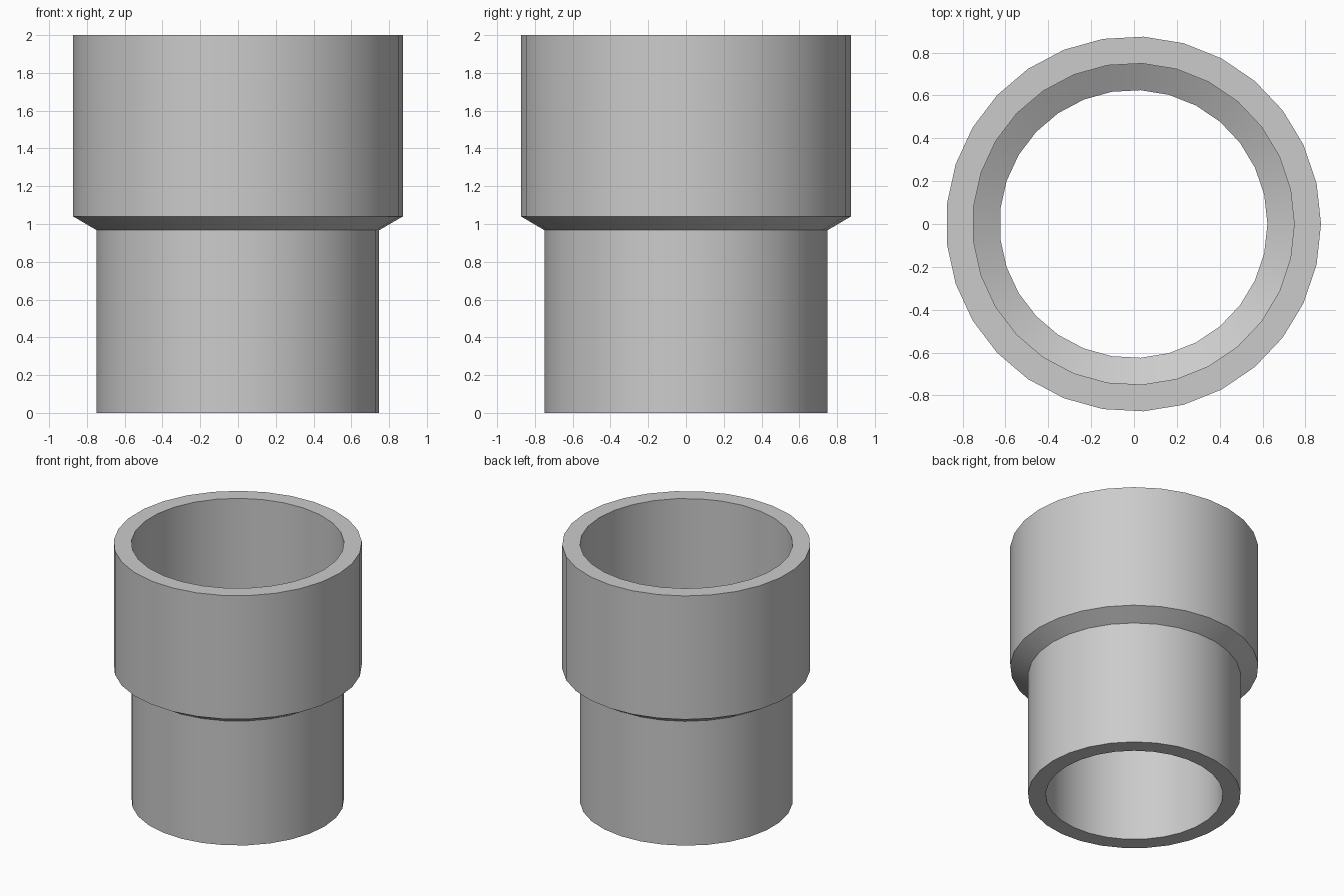
import bpy
import bmesh
from math import cos, sin, pi, radians

cube = bpy.data.objects.get("Cube")
if cube:
    bpy.data.objects.remove(cube, do_unlink=True)

SIDES = 29
R_SOCKET, WALL = 0.875, 0.125
R_SPIGOT = R_SOCKET - WALL
Z_LOW, Z_HIGH, TOP = 0.967, 1.04, 2.0

# Plain grey plastic
grey = bpy.data.materials.new("grey_plastic")
grey.use_nodes = True
colour = (0.6, 0.6, 0.6, 1)
grey.diffuse_color = colour
grey.node_tree.nodes["Principled BSDF"].inputs["Base Color"].default_value = colour

# Closed wall section: outside upwards, then the bore downwards
outside = [(R_SPIGOT, 0), (R_SPIGOT, Z_LOW), (R_SOCKET, Z_HIGH), (R_SOCKET, TOP)]
bore = [(r - WALL, z) for r, z in reversed(outside)]
section = outside + bore

# An odd side count is lopsided in x, so shift it to the middle
shift = -R_SOCKET * (1 - cos(pi / SIDES)) / 2

# Revolve the section into a stepped pipe
bm = bmesh.new()
rings = []
for r, z in section:
    angles = [2 * pi * i / SIDES for i in range(SIDES)]
    rings.append([bm.verts.new((r * cos(a) + shift, r * sin(a), z)) for a in angles])
for k, low in enumerate(rings):
    high = rings[(k + 1) % len(rings)]
    for i in range(SIDES):
        j = (i + 1) % SIDES
        bm.faces.new((low[i], low[j], high[j], high[i]))
bmesh.ops.recalc_face_normals(bm, faces=bm.faces)

mesh = bpy.data.meshes.new("pipe_reducer")
bm.to_mesh(mesh)
bm.free()
mesh.materials.append(grey)
pipe = bpy.data.objects.new("pipe_reducer", mesh)
bpy.context.collection.objects.link(pipe)

# Round walls smooth, rims and steps sharp
bpy.ops.object.select_all(action="DESELECT")
pipe.select_set(True)
bpy.context.view_layer.objects.active = pipe
bpy.ops.object.shade_smooth_by_angle(angle=radians(30))
